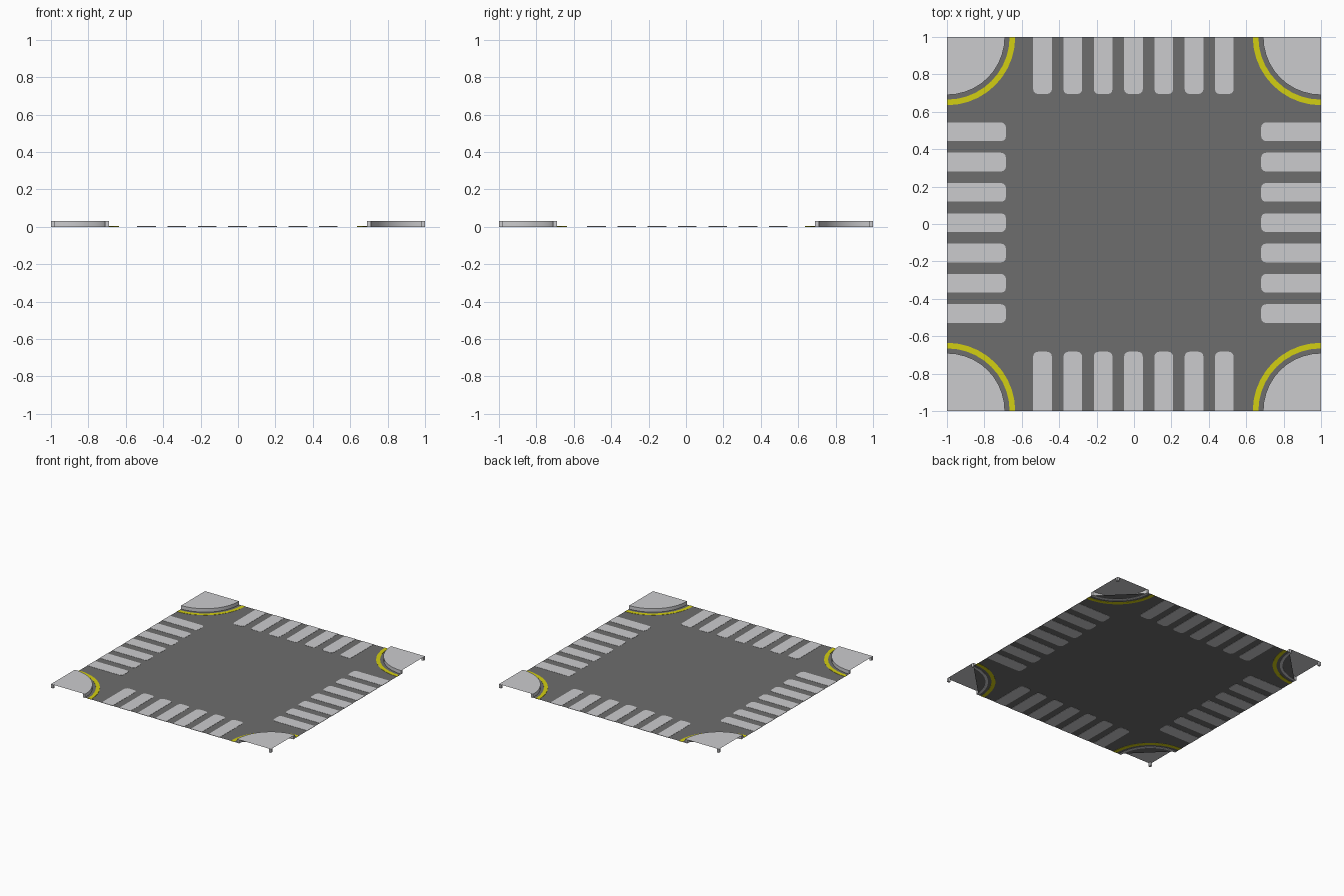
import bpy, bmesh, math

if "Cube" in bpy.data.objects:
    bpy.data.objects.remove(bpy.data.objects["Cube"])


def mat(name, r, g, b):
    m = bpy.data.materials.new(name)
    m.diffuse_color = (r, g, b, 1)
    m.use_nodes = True
    m.node_tree.nodes["Principled BSDF"].inputs["Base Color"].default_value = m.diffuse_color
    return m


ASPHALT = mat("asphalt grey", 0.155, 0.155, 0.155)
PALE = mat("pale grey", 0.60, 0.60, 0.615)
YELLOW = mat("line yellow", 0.65, 0.62, 0.006)
SEG = 10
H = 0.03          # pavement height
ROAD_Z = 0.0015   # road sheet lies inside the thin paint plates


def build(name, outline, z0, z1, material, smooth=False):
    """Flat sheet (z0 == z1) or closed prism from a 2D outline."""
    bm = bmesh.new()
    face = bm.faces.new([bm.verts.new((x, y, z0)) for x, y in outline])
    face.normal_update()
    if face.normal.z < 0:
        face.normal_flip()
    if z1 > z0:
        ext = bmesh.ops.extrude_face_region(bm, geom=[face], use_keep_orig=True)
        top = [v for v in ext["geom"] if isinstance(v, bmesh.types.BMVert)]
        bmesh.ops.translate(bm, verts=top, vec=(0, 0, z1 - z0))
        bmesh.ops.recalc_face_normals(bm, faces=bm.faces)
    if smooth:
        for f in bm.faces:
            f.smooth = abs(f.normal.z) < 0.5
        for e in bm.edges:
            if len(e.link_faces) == 2 and e.calc_face_angle(0) > math.radians(30):
                e.smooth = False
    me = bpy.data.meshes.new(name)
    bm.to_mesh(me)
    bm.free()
    me.materials.append(material)
    ob = bpy.data.objects.new(name, me)
    bpy.context.collection.objects.link(ob)
    return ob


def arc(sx, sy, r):
    """Quarter circle around the tile corner (sx, sy)."""
    angles = [math.pi / 2 * i / SEG for i in range(SEG + 1)]
    return [(sx * (1 - r * math.cos(a)), sy * (1 - r * math.sin(a))) for a in angles]


# Road surface with clipped corners
c = 1 - 0.31
build("road", [(1, -c), (1, c), (c, 1), (-c, 1), (-1, c), (-1, -c), (-c, -1), (c, -1)],
      ROAD_Z, ROAD_Z, ASPHALT)

# Pavement corners: open-sided slab, curb, corner post and yellow line
for sx in (-1, 1):
    for sy in (-1, 1):
        tag = ("right" if sx > 0 else "left") + ("_back" if sy > 0 else "_front")
        build("pavement_" + tag, [(sx, sy)] + arc(sx, sy, 0.29), H, H, PALE)
        build("curb_" + tag, arc(sx, sy, 0.31) + arc(sx, sy, 0.29)[::-1],
              0, H, PALE, smooth=True)
        p = 0.98
        build("corner_post_" + tag,
              [(sx, sy), (sx * p, sy), (sx * p, sy * p), (sx, sy * p)], 0, H, PALE)
        build("yellow_line_" + tag, arc(sx, sy, 0.365) + arc(sx, sy, 0.335)[::-1],
              0, 2 * ROAD_Z, YELLOW)


def stripe(inner):
    """Crossing stripe running to the +x edge, inner end rounded."""
    w, r = 0.05, 0.025
    pts = [(1, -w), (1, w)]
    for sy, order in ((1, range(4)), (-1, range(3, -1, -1))):
        for i in order:
            a = math.pi / 2 * i / 3
            pts.append((inner + r - r * math.sin(a), sy * (w - r + r * math.cos(a))))
    return pts


# Zebra crossings on the four sides
for side, turn, inner in (("right", 0, 0.68), ("back", 1, 0.695),
                          ("left", 2, 0.685), ("front", 3, 0.683)):
    for i in range(-3, 4):
        ob = build(f"crossing_stripe_{side}_{i + 4}",
                   [(x, y + 0.162 * i) for x, y in stripe(inner)],
                   0, 2 * ROAD_Z, PALE)
        ob.rotation_euler.z = turn * math.pi / 2
        # Side crossings sit slightly further back, the others slightly left
        if turn % 2 == 0:
            ob.location.y = 0.007
        else:
            ob.location.x = -0.003
